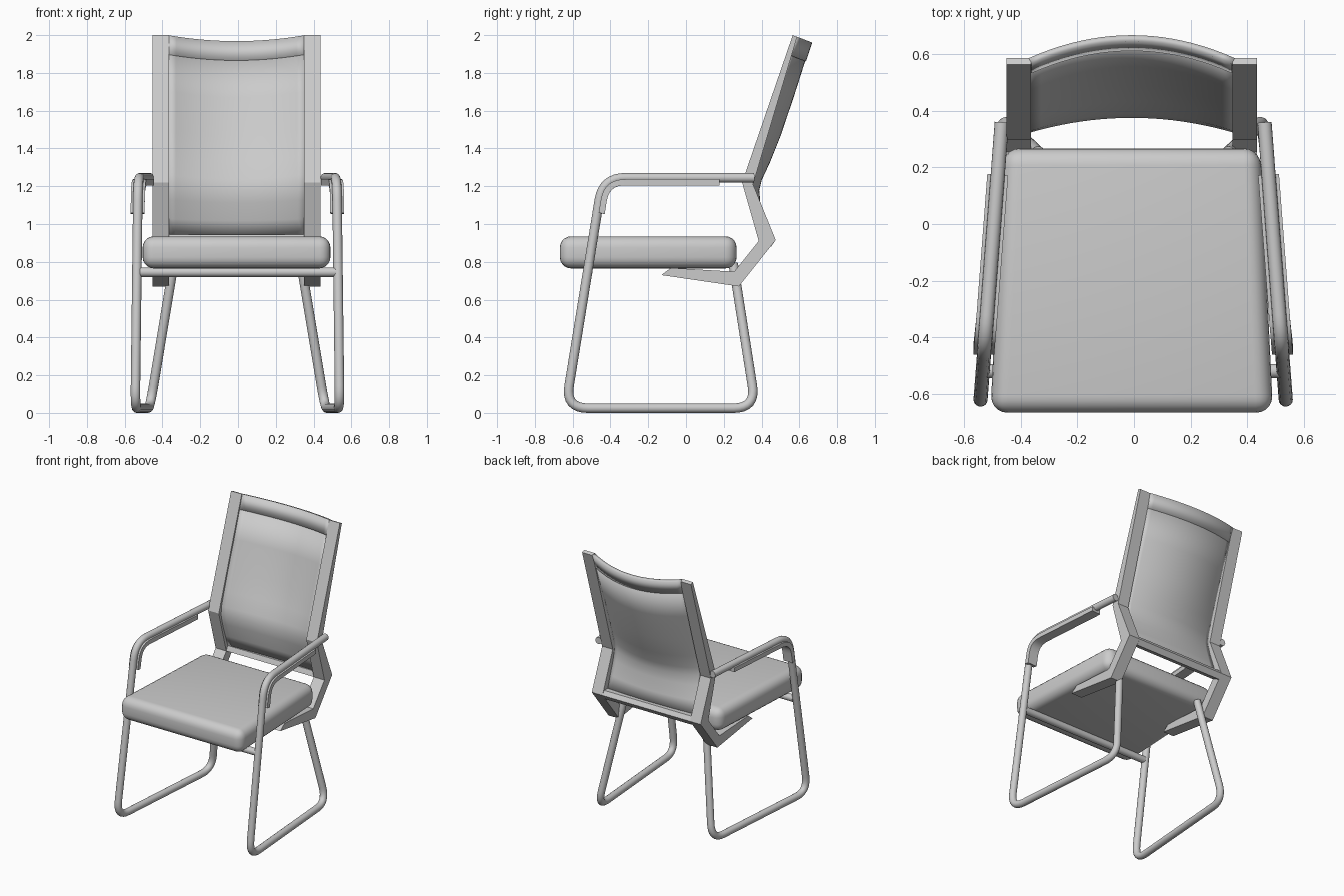
import bpy, bmesh, math
from mathutils import Vector

if "Cube" in bpy.data.objects:
    bpy.data.objects.remove(bpy.data.objects["Cube"])

grey = bpy.data.materials.new("light_grey")
grey.use_nodes = True
grey.diffuse_color = (0.6, 0.6, 0.6, 1)
grey.node_tree.nodes["Principled BSDF"].inputs["Base Color"].default_value = (0.6, 0.6, 0.6, 1)

CX = -0.008            # middle of seat and back
R = 0.025              # tube radius
INNER, OUTER = 0.357, 0.444


def finish(name, bm, smooth=True):
    bmesh.ops.recalc_face_normals(bm, faces=bm.faces)
    mesh = bpy.data.meshes.new(name)
    bm.to_mesh(mesh)
    bm.free()
    mesh.materials.append(grey)
    ob = bpy.data.objects.new(name, mesh)
    bpy.context.collection.objects.link(ob)
    if smooth:
        bpy.ops.object.select_all(action='DESELECT')
        ob.select_set(True)
        bpy.context.view_layer.objects.active = ob
        bpy.ops.object.shade_smooth_by_angle(angle=math.radians(40))
    return ob


def rounded(points, trim, steps=8):
    """Polyline with each inner corner replaced by a curve."""
    pts = [Vector(p) for p in points]
    out = [pts[0]]
    for a, b, c in zip(pts, pts[1:], pts[2:]):
        p = b + (a - b).normalized() * trim
        q = b + (c - b).normalized() * trim
        for i in range(steps + 1):
            t = i / steps
            out.append(p * (1 - t) ** 2 + b * 2 * t * (1 - t) + q * t * t)
    return out + [pts[-1]]


def sweep(name, path, section, ref=(1, 0, 0)):
    """Carry a closed (side, normal) section along a path."""
    bm = bmesh.new()
    rings = []
    for i, p in enumerate(path):
        tan = (path[min(i + 1, len(path) - 1)] - path[max(i - 1, 0)]).normalized()
        side = Vector(ref)
        side = (side - tan * side.dot(tan)).normalized()
        nor = side.cross(tan)
        rings.append([bm.verts.new(p + side * u + nor * v) for u, v in section])
    n = len(section)
    for a, b in zip(rings, rings[1:]):
        for k in range(n):
            bm.faces.new((a[k], a[(k + 1) % n], b[(k + 1) % n], b[k]))
    bm.faces.new(rings[0])
    bm.faces.new(rings[-1])
    return finish(name, bm)


def prism(name, outline, x0, x1):
    """Extrude a (y, z) outline between two x values."""
    bm = bmesh.new()
    face = bm.faces.new([bm.verts.new((x0, y, z)) for y, z in outline])
    ext = bmesh.ops.extrude_face_region(bm, geom=[face])
    bmesh.ops.translate(bm, vec=(x1 - x0, 0, 0),
                        verts=[v for v in ext["geom"] if isinstance(v, bmesh.types.BMVert)])
    return finish(name, bm, False)


circle = [(R * math.cos(k * math.tau / 16), R * math.sin(k * math.tau / 16)) for k in range(16)]


def splay(y):
    return 0.4925 - 0.0765 * y


# Bent tube frames, arm pads and back uprights, one set per side
upright_outline = [(0.565, 2.0), (0.588, 1.99), (0.355, 1.21), (0.475, 0.915), (0.28, 0.67),
                   (-0.13, 0.73), (-0.08, 0.768), (0.255, 0.748), (0.385, 0.91), (0.297, 1.22)]
for s, label in ((1, "left"), (-1, "right")):
    corners = [(0.36, 1.245), (-0.44, 1.245), (-0.638, R), (0.37, R)]
    path = [(s * splay(y) - 0.003, y, z) for y, z in corners]
    path.append((s * 0.337 - 0.003, 0.25, 0.79))
    sweep(label + "_tube_frame", rounded(path, 0.12), circle)

    pad = [(s * splay(y) - 0.003, y, z) for y, z in ((0.175, 1.245), (-0.44, 1.245), (-0.47, 1.06))]
    strip = [(-0.037, -0.04), (0.037, -0.04), (0.037, -0.008), (-0.037, -0.008)]
    test = [(u, -v) for u, v in strip]
    sweep(label + "_arm_pad", rounded(pad, 0.12), test)

    prism(label + "_back_upright", upright_outline, CX + s * INNER, CX + s * OUTER)

# Tube joining the front legs under the seat
sweep("front_cross_tube", [Vector((x, -0.52, 0.745)) for x in (-0.52, 0.52)], circle, (0, 1, 0))

# Beam joining the uprights at the bottom of the back
prism("back_lower_beam", [(0.385, 0.91), (0.40, 0.945), (0.455, 0.945), (0.475, 0.915), (0.45, 0.88)],
      CX - INNER, CX + INNER)

# Seat cushion, wider at the front
bm = bmesh.new()
bmesh.ops.create_cube(bm, size=1)
for v in bm.verts:
    front = v.co.y < 0
    v.co = (CX + math.copysign(0.5 if front else 0.455, v.co.x),
            -0.668 if front else 0.268, 0.765 if v.co.z < 0 else 0.935)
bmesh.ops.bevel(bm, geom=bm.edges[:], offset=0.06, segments=5, profile=0.5, affect='EDGES')
finish("seat_cushion", bm)


def curved_panel(name, rows, thickness, cols=20):
    """Rows are (y, z, bow): edge position and how far the middle sits back."""
    bm = bmesh.new()
    grid = []
    for y, z, bow in rows:
        line = []
        for i in range(cols + 1):
            t = 2 * i / cols - 1
            d = bow * (1 - t * t)
            line.append(bm.verts.new((CX + t * (INNER + 0.002), y + d * 0.94, z - d * 0.36)))
        grid.append(line)
    for a, b in zip(grid, grid[1:]):
        for i in range(cols):
            bm.faces.new((a[i], a[i + 1], b[i + 1], b[i]))
    ob = finish(name, bm)
    mod = ob.modifiers.new("thickness", 'SOLIDIFY')
    mod.thickness = thickness
    mod.offset = 0
    return ob


# Bowed back panel, bending forward at the lumbar, and its head band
curved_panel("back_panel", [(0.547, 1.9, 0.085), (0.48, 1.7, 0.088), (0.41, 1.5, 0.09),
                            (0.365, 1.36, 0.08), (0.335, 1.26, 0.065), (0.33, 1.2, 0.055),
                            (0.345, 1.13, 0.045), (0.378, 1.03, 0.03), (0.41, 0.94, 0.015)], 0.012)
curved_panel("head_band", [(0.577, 1.995, 0.085), (0.544, 1.895, 0.085)], 0.024)
